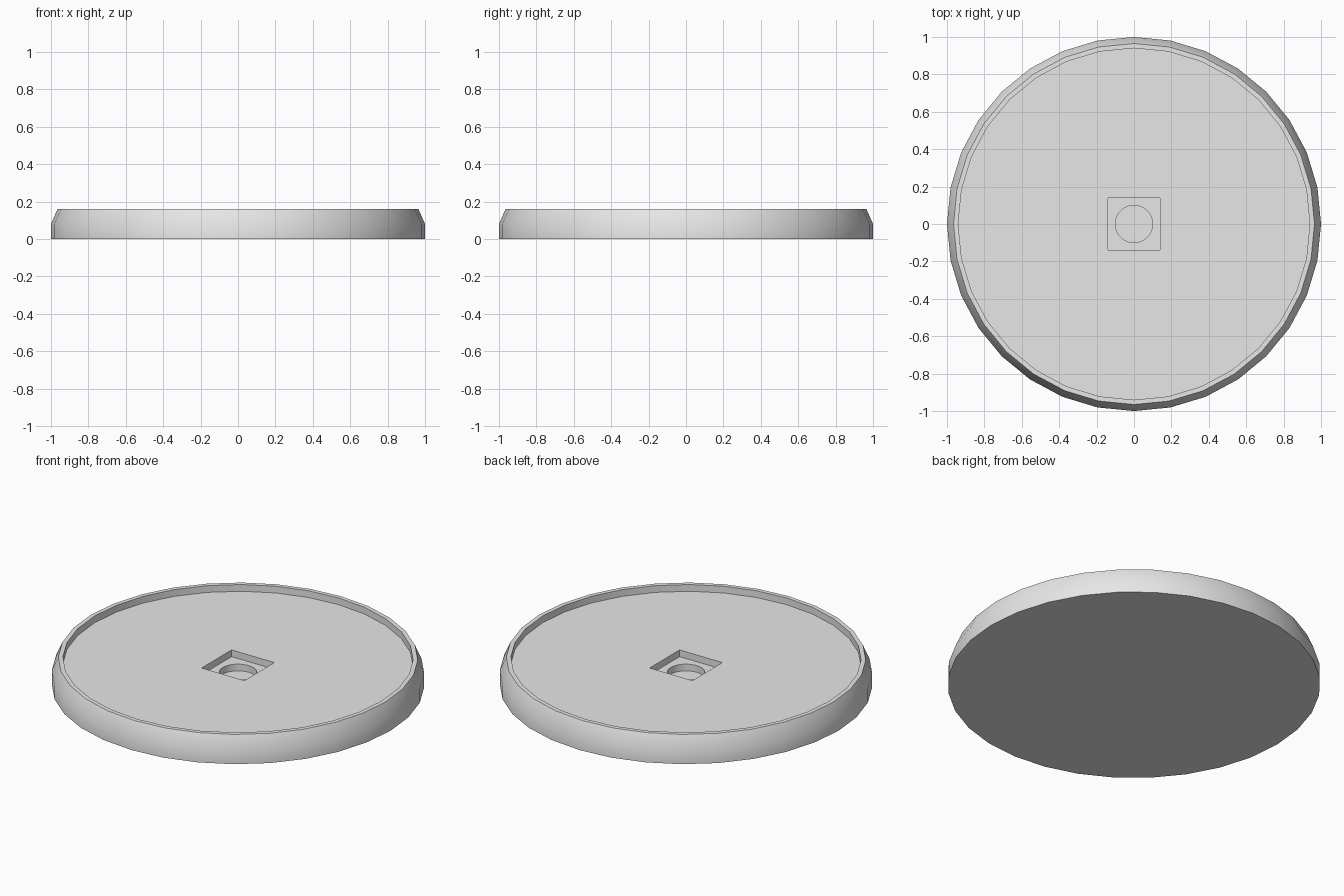
import bpy, bmesh, math

default_cube = bpy.data.objects.get("Cube")
if default_cube:
    bpy.data.objects.remove(default_cube)

SIDES = 32

grey = bpy.data.materials.new("light_grey")
grey.use_nodes = True
colour = (0.8, 0.8, 0.8, 1)
grey.diffuse_color = colour
grey.node_tree.nodes["Principled BSDF"].inputs["Base Color"].default_value = colour

bm = bmesh.new()


def ring(radius, z, sides=SIDES, turn=0.0):
    """Closed loop of edges around the z axis."""
    verts = []
    for i in range(sides):
        a = turn + math.tau * i / sides
        verts.append(bm.verts.new((radius * math.cos(a), radius * math.sin(a), z)))
    return [bm.edges.new((verts[i], verts[(i + 1) % sides])) for i in range(sides)]


def cap(edges):
    bmesh.ops.edgeloop_fill(bm, edges=edges)


def wall(lower, upper):
    bmesh.ops.bridge_loops(bm, edges=lower + upper)


def floor_with_hole(outer, inner):
    bmesh.ops.triangle_fill(bm, edges=outer + inner, use_beauty=True)


# Outer body: straight side, sloped shoulder, thin raised lip and sunken floor
outline = [(1, 0), (1, 0.08), (0.965, 0.16), (0.94, 0.16), (0.94, 0.12)]
loops = [ring(r, z) for r, z in outline]
cap(loops[0])
for low, high in zip(loops, loops[1:]):
    wall(low, high)

# Square pocket in the floor
half = 0.14
square_top, square_low = [ring(half * math.sqrt(2), z, 4, math.pi / 4) for z in (0.12, 0.08)]
floor_with_hole(loops[-1], square_top)
wall(square_top, square_low)

# Round recess in the pocket
round_top, round_low = [ring(0.1, z) for z in (0.08, 0.04)]
floor_with_hole(square_low, round_top)
wall(round_top, round_low)
cap(round_low)

bmesh.ops.recalc_face_normals(bm, faces=bm.faces)
mesh = bpy.data.meshes.new("round_base")
bm.to_mesh(mesh)
bm.free()
mesh.materials.append(grey)

base = bpy.data.objects.new("round_base", mesh)
bpy.context.collection.objects.link(base)
bpy.ops.object.select_all(action="DESELECT")
base.select_set(True)
bpy.context.view_layer.objects.active = base
bpy.ops.object.shade_smooth_by_angle(angle=math.radians(30))
